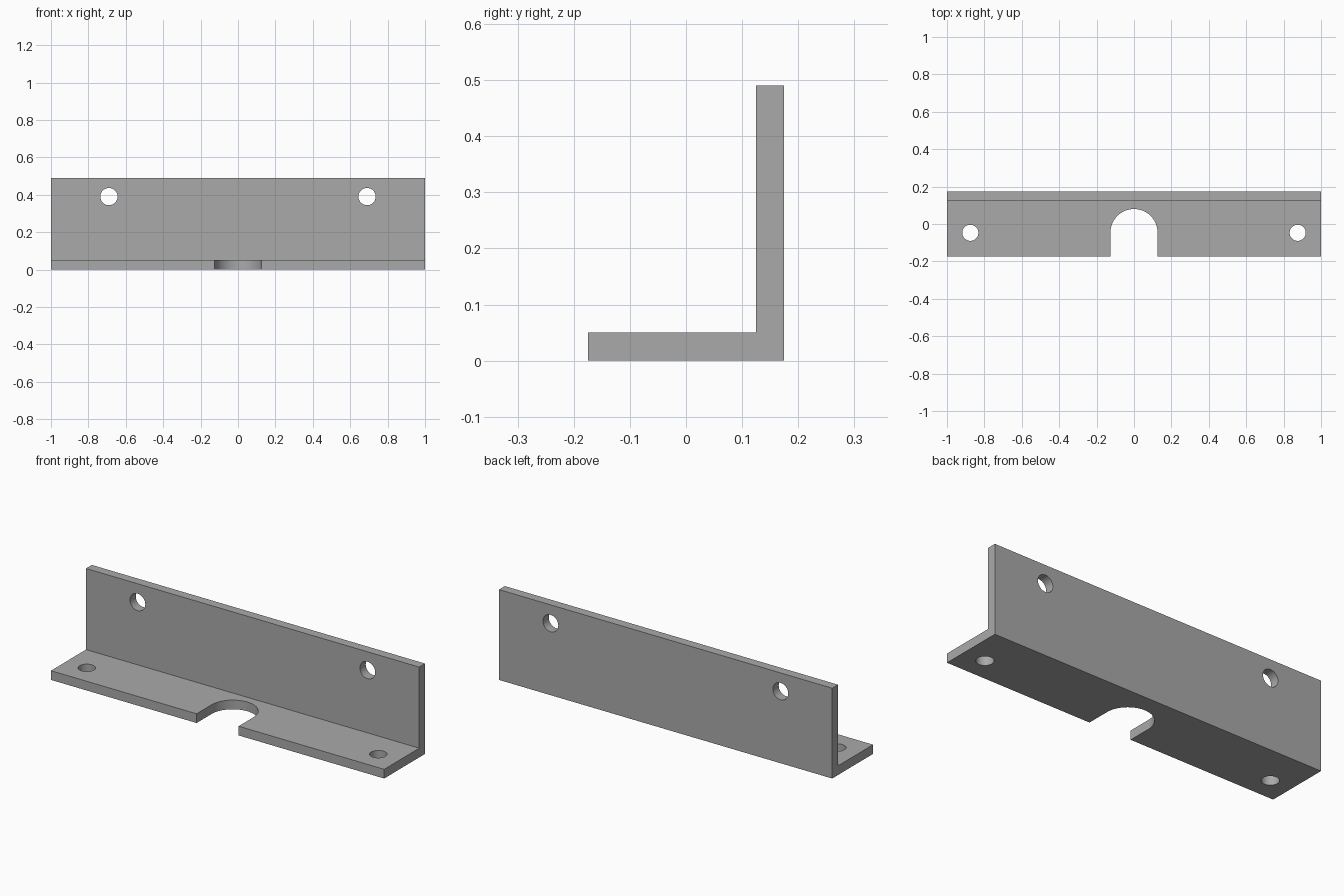
import bpy
import bmesh
import math
from mathutils import Matrix, Vector

if "Cube" in bpy.data.objects:
    bpy.data.objects.remove(bpy.data.objects["Cube"], do_unlink=True)

LENGTH, DEPTH, HEIGHT, THICK = 2.0, 0.35, 0.49, 0.05
NOTCH_R, NOTCH_Y = 0.126, -0.046

grey = bpy.data.materials.new("plain grey")
grey.use_nodes = True
grey.diffuse_color = (0.4, 0.4, 0.4, 1)
grey.node_tree.nodes["Principled BSDF"].inputs["Base Color"].default_value = (0.4, 0.4, 0.4, 1)


def extrude_profile(name, points, vector):
    """Solid made by sweeping a closed outline along a vector."""
    bm = bmesh.new()
    face = bm.faces.new([bm.verts.new(p) for p in points])
    swept = bmesh.ops.extrude_face_region(bm, geom=[face])["geom"]
    verts = [v for v in swept if isinstance(v, bmesh.types.BMVert)]
    bmesh.ops.translate(bm, verts=verts, vec=vector)
    bmesh.ops.recalc_face_normals(bm, faces=bm.faces)
    mesh = bpy.data.meshes.new(name)
    bm.to_mesh(mesh)
    bm.free()
    obj = bpy.data.objects.new(name, mesh)
    bpy.context.collection.objects.link(obj)
    obj.data.materials.append(grey)
    return obj


def cut(target, cutter):
    """Subtract a cutter, then discard it."""
    mod = target.modifiers.new("cut", "BOOLEAN")
    mod.operation = "DIFFERENCE"
    mod.solver = "EXACT"
    mod.object = cutter
    cutter.hide_render = True
    bpy.context.view_layer.objects.active = target
    bpy.ops.object.modifier_apply(modifier=mod.name)
    bpy.data.objects.remove(cutter, do_unlink=True)


def drill(target, centre, radius, turn=0.0):
    """Round through hole along z, or along y when turned about x."""
    ring = [Vector((radius * math.cos(a), radius * math.sin(a), -0.1))
            for a in (math.tau * i / 48 for i in range(48))]
    cutter = extrude_profile("hole_cutter", ring, (0, 0, 0.2))
    cutter.data.transform(Matrix.Translation(centre) @ Matrix.Rotation(turn, 4, "X"))
    cut(target, cutter)


# L-shaped angle bracket
front, back, x = -DEPTH / 2, DEPTH / 2, -LENGTH / 2
outline = [(x, front, 0), (x, back, 0), (x, back, HEIGHT),
           (x, back - THICK, HEIGHT), (x, back - THICK, THICK), (x, front, THICK)]
bracket = extrude_profile("angle_bracket", outline, (LENGTH, 0, 0))

# Screw holes in the wall flange and base flange
for side in (-1, 1):
    drill(bracket, (side * 0.69, back - THICK / 2, 0.39), 0.046, math.pi / 2)
    drill(bracket, (side * 0.875, -0.047, THICK / 2), 0.043)

# Round-ended notch in the front edge
notch = [(NOTCH_R * math.cos(a), NOTCH_Y + NOTCH_R * math.sin(a), -0.1)
         for a in (math.pi * i / 32 for i in range(33))]
notch += [(-NOTCH_R, front - 0.1, -0.1), (NOTCH_R, front - 0.1, -0.1)]
cut(bracket, extrude_profile("notch_cutter", notch, (0, 0, 0.2)))

# Smooth curved walls, crisp edges
bpy.ops.object.select_all(action="DESELECT")
bracket.select_set(True)
bpy.context.view_layer.objects.active = bracket
bpy.ops.object.shade_smooth_by_angle(angle=math.radians(30))
